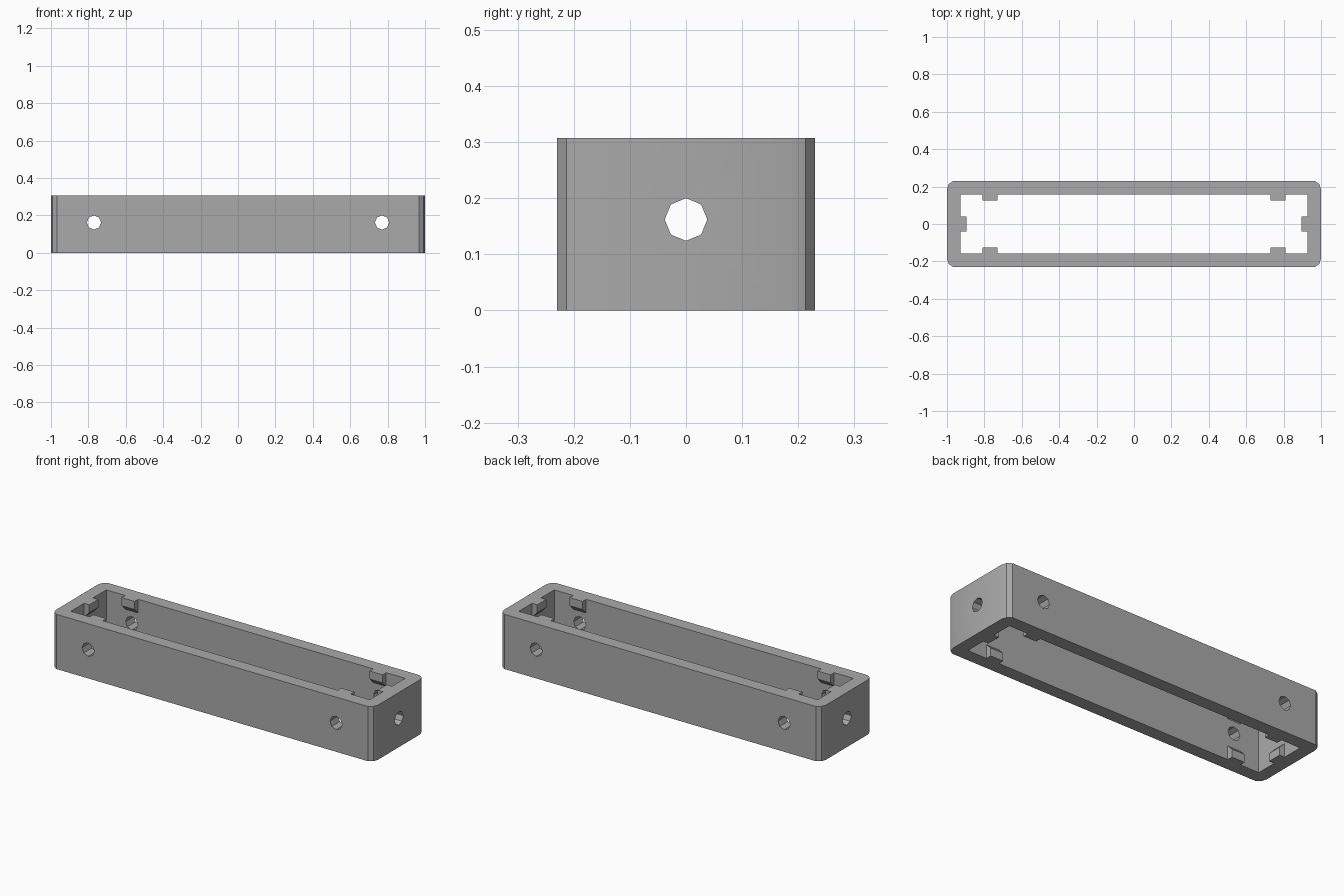
import bpy, bmesh
from math import pi, cos, sin
from mathutils import Vector

cube = bpy.data.objects.get("Cube")
if cube:
    bpy.data.objects.remove(cube)

HEIGHT = 0.307
HALF_X, HALF_Y = 1.0, 0.23      # outer size
IN_X, IN_Y = 0.928, 0.157       # inner opening
TAB_OUT, TAB_HALF = 0.032, 0.04
HOLE_X, HOLE_Z, HOLE_R = 0.77, 0.162, 0.038

grey = bpy.data.materials.new("plain grey")
grey.use_nodes = True
colour = (0.40, 0.40, 0.40, 1)
grey.diffuse_color = colour
grey.node_tree.nodes["Principled BSDF"].inputs["Base Color"].default_value = colour


def prism(name, points, direction):
    """Extrude a closed loop of points along a direction."""
    bm = bmesh.new()
    face = bm.faces.new([bm.verts.new(p) for p in points])
    ext = bmesh.ops.extrude_face_region(bm, geom=[face])
    moved = [v for v in ext["geom"] if isinstance(v, bmesh.types.BMVert)]
    bmesh.ops.translate(bm, vec=direction, verts=moved)
    bmesh.ops.recalc_face_normals(bm, faces=bm.faces)
    mesh = bpy.data.meshes.new(name)
    bm.to_mesh(mesh)
    bm.free()
    mesh.materials.append(grey)
    obj = bpy.data.objects.new(name, mesh)
    bpy.context.collection.objects.link(obj)
    return obj


def boolean(target, tool, operation):
    mod = target.modifiers.new(operation.title(), "BOOLEAN")
    mod.operation, mod.solver, mod.object = operation, "EXACT", tool
    bpy.context.view_layer.objects.active = target
    bpy.ops.object.modifier_apply(modifier=mod.name)
    bpy.data.objects.remove(tool)


# Outer block with faceted corners taken from ten-sided circles
radius = 0.047
cx, cy = HALF_X - radius, HALF_Y - radius * sin(0.4 * pi)
quarter = [(cx + radius * cos(a * pi / 5), cy + radius * sin(a * pi / 5)) for a in range(3)]
half = quarter + [(-x, y) for x, y in reversed(quarter)]
outline = half + [(-x, -y) for x, y in half]
frame = prism("frame", [(x, y, 0) for x, y in outline], (0, 0, HEIGHT))

# Rectangular opening
corners = [(IN_X, IN_Y), (-IN_X, IN_Y), (-IN_X, -IN_Y), (IN_X, -IN_Y)]
boolean(frame, prism("opening", [(x, y, -0.1) for x, y in corners], (0, 0, 0.6)), "DIFFERENCE")


# Eight-sided screw holes through the side and end walls
def drill(centre, across, axis):
    pts = [centre + HOLE_R * (cos(i * pi / 4) * across + sin(i * pi / 4) * Vector((0, 0, 1)))
           for i in range(8)]
    boolean(frame, prism("drill", [p - axis * 1.5 for p in pts], axis * 3), "DIFFERENCE")


X, Y = Vector((1, 0, 0)), Vector((0, 1, 0))
for side in (-1, 1):
    drill(Vector((side * HOLE_X, 0, HOLE_Z)), X, Y)
drill(Vector((0, 0, HOLE_Z)), Y, X)


# Guide tabs at both rims, with a sloped face towards the hole
def tabs(wall, inward, along):
    for rim, turn in ((0, 1), (HEIGHT, -1)):
        profile = [(-0.01, 0), (TAB_OUT, 0), (TAB_OUT, 0.045), (0, 0.077), (-0.01, 0.077)]
        pts = [wall + inward * d - along * TAB_HALF + Vector((0, 0, rim + turn * h))
               for d, h in profile]
        boolean(frame, prism("tab", pts, along * TAB_HALF * 2), "UNION")


for side in (-1, 1):
    tabs(Vector((side * IN_X, 0, 0)), -side * X, Y)
    for end in (-1, 1):
        tabs(Vector((end * HOLE_X, side * IN_Y, 0)), -side * Y, X)

# Soft shading that keeps the hard edges
bpy.ops.object.select_all(action="DESELECT")
frame.select_set(True)
bpy.context.view_layer.objects.active = frame
bpy.ops.object.shade_smooth_by_angle(angle=pi / 6)
